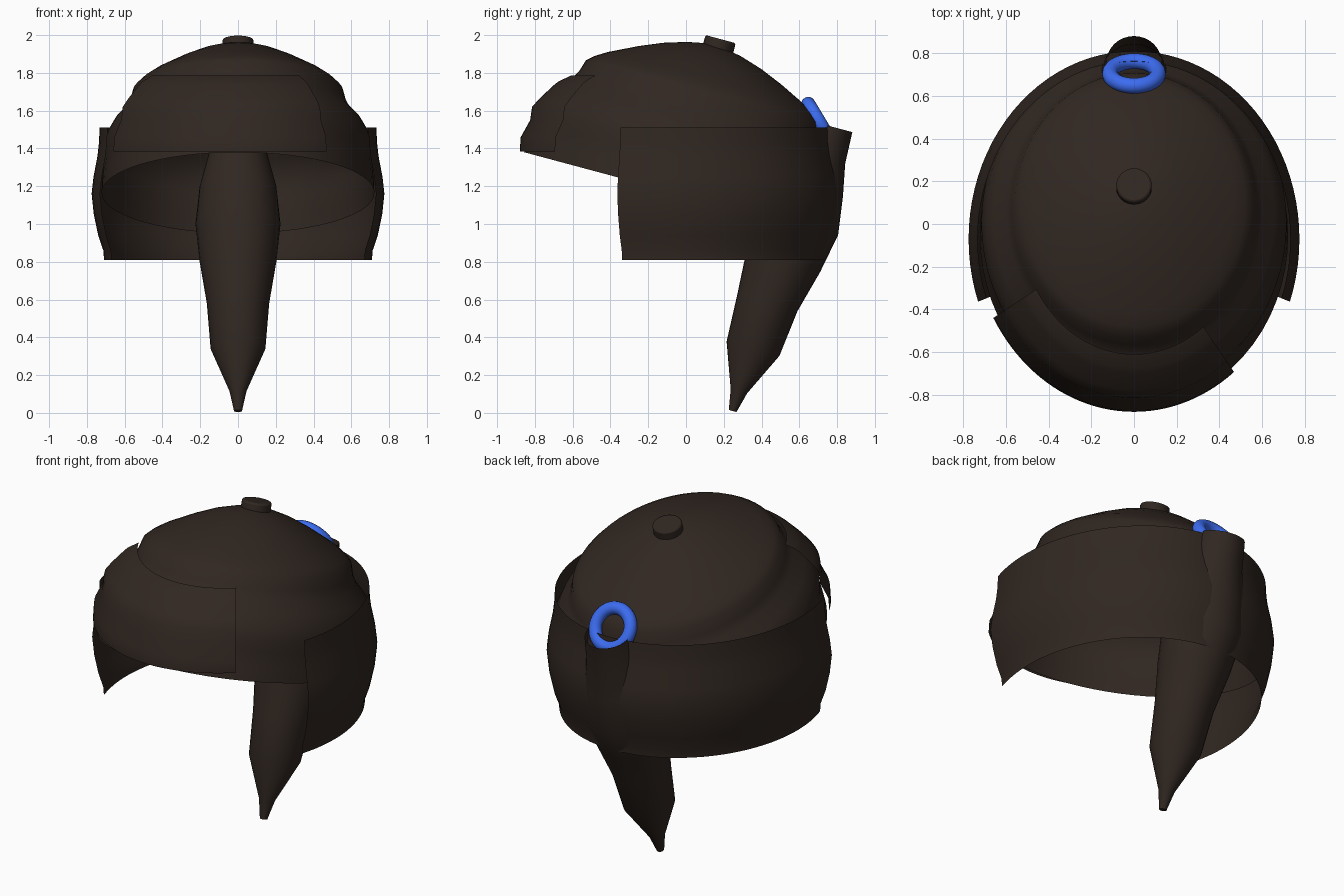
import bpy, bmesh
from math import sin, cos, radians
from mathutils import Matrix

if "Cube" in bpy.data.objects:
    bpy.data.objects.remove(bpy.data.objects["Cube"])

TILT = radians(-15)


def material(name, rgb):
    m = bpy.data.materials.new(name)
    m.diffuse_color = (*rgb, 1)
    m.use_nodes = True
    m.node_tree.nodes["Principled BSDF"].inputs["Base Color"].default_value = m.diffuse_color
    return m


FELT = material("dark_felt", (0.03, 0.02, 0.015))
BLUE = material("blue_ring", (0.045, 0.15, 0.87))


def finish(ob, mat, angle=40):
    ob.data.materials.append(mat)
    bpy.ops.object.select_all(action='DESELECT')
    ob.select_set(True)
    bpy.context.view_layer.objects.active = ob
    bpy.ops.object.shade_smooth_by_angle(angle=radians(angle))
    return ob


def skin(name, rings, closed, mat, cap_end=False):
    """Join rings of points with quads; optionally close the last ring."""
    bm = bmesh.new()
    vs = [[bm.verts.new(p) for p in ring] for ring in rings]
    n = len(vs[0])
    for a, b in zip(vs, vs[1:]):
        for i in range(n if closed else n - 1):
            j = (i + 1) % n
            bm.faces.new((a[i], a[j], b[j], b[i]))
    if cap_end:
        bm.faces.new(vs[-1])
    bmesh.ops.remove_doubles(bm, verts=bm.verts, dist=1e-4)
    bmesh.ops.recalc_face_normals(bm, faces=bm.faces)
    me = bpy.data.meshes.new(name)
    bm.to_mesh(me)
    bm.free()
    ob = bpy.data.objects.new(name, me)
    bpy.context.collection.objects.link(ob)
    return finish(ob, mat)


def arc(rx, ry, cy, z, start=0, end=360, n=64):
    """Ellipse arc; angle 0 points to the front (-y), positive goes to +x."""
    count = n if end - start == 360 else n + 1
    t = [radians(start + (end - start) * i / n) for i in range(count)]
    return [(rx * sin(a), cy - ry * cos(a), z) for a in t]


# Tilted dome of the cap, with a soft ledge
dome = [(0.83, 0), (0.825, 0.08), (0.815, 0.17), (0.822, 0.23), (0.80, 0.31),
        (0.755, 0.38), (0.69, 0.44), (0.66, 0.49), (0.64, 0.555), (0.60, 0.59),
        (0.54, 0.627), (0.39, 0.70), (0.27, 0.75), (0.15, 0.787), (0.07, 0.803), (0, 0.81)]
cap = skin("cap_dome", [arc(r * 0.87, r, 0, h) for r, h in dome], True, FELT)
cap.matrix_world = Matrix.Translation((0, -0.055, 1.165)) @ Matrix.Rotation(TILT, 4, 'X')

# Turned-up front flap, longer on one side
flap = [(0.88, 1.385), (0.875, 1.46), (0.825, 1.55), (0.815, 1.62), (0.775, 1.665),
        (0.70, 1.735), (0.675, 1.755), (0.61, 1.785)]
skin("front_flap", [arc(r * 0.865, r, 0, z, -60, 38, 36) for r, z in flap], False, FELT)

# Neck and ear band wrapped around the sides and back
band = [(0.915, 0.81), (0.92, 0.86), (0.955, 0.94), (0.985, 1.05), (1.0, 1.16),
        (0.987, 1.25), (0.96, 1.36), (0.95, 1.43), (0.945, 1.51)]
skin("neck_band", [arc(0.775 * s, 0.88 * s, -0.07, z, 70.5, 289.5, 56) for s, z in band],
     False, FELT)

# Hollow hanging tail: centre y, centre z, radius
tail = [(0.755, 1.52, 0.13), (0.69, 1.36, 0.158), (0.635, 1.20, 0.203), (0.588, 1.0, 0.225),
        (0.515, 0.80, 0.203), (0.43, 0.58, 0.165), (0.355, 0.34, 0.145),
        (0.28, 0.115, 0.045), (0.247, 0.01, 0.021)]
rings = [[(r * sin(a), y + r * cos(a) * cos(TILT), z + r * cos(a) * sin(TILT))
          for a in (radians(i * 11.25) for i in range(32))] for y, z, r in tail]
skin("tail", rings, True, FELT, cap_end=True)

# Top button
bpy.ops.mesh.primitive_cylinder_add(vertices=32, radius=0.083, depth=0.08,
                                    location=(0, 0.173, 1.94), rotation=(TILT, 0, 0))
button = bpy.context.object
button.name = "top_button"
bevel = button.modifiers.new("bevel", 'BEVEL')
bevel.width = 0.01
bevel.segments = 2
finish(button, FELT)

# Blue ring at the root of the tail
bpy.ops.mesh.primitive_torus_add(major_radius=0.112, minor_radius=0.037, major_segments=40,
                                 minor_segments=16, location=(0, 0.705, 1.54),
                                 rotation=(radians(-59), 0, 0))
ring = bpy.context.object
ring.name = "tail_ring"
finish(ring, BLUE, 60)
